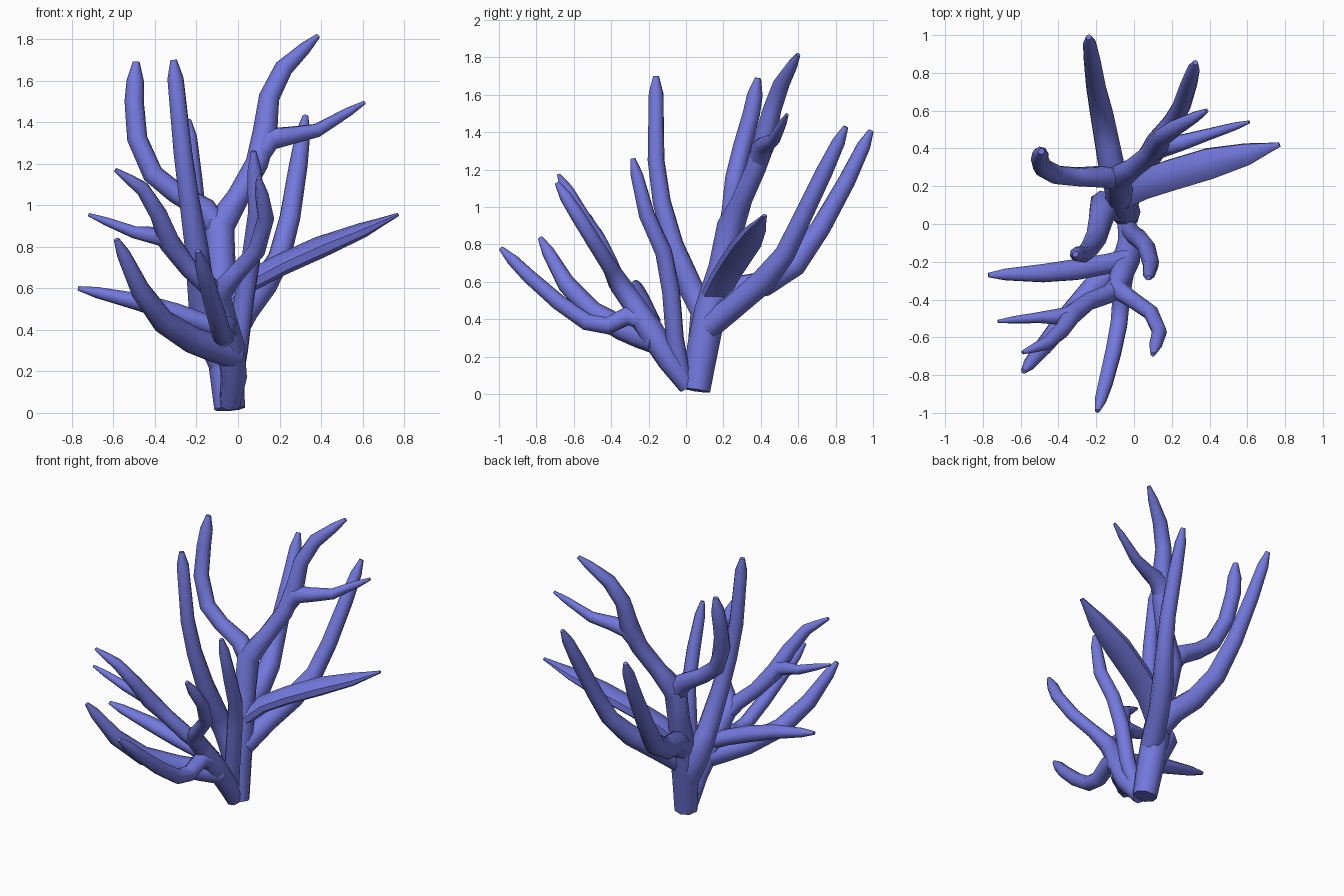
import bpy, bmesh, math
from mathutils import Vector

SIDES = 8
mat = bpy.data.materials.new("coral_blue")
mat.diffuse_color = (0.17, 0.19, 0.72, 1)


def branch(name, pts, flat=1.0):
    """Faceted tapering tube through (x, y, z, radius); flat scales its vertical thickness."""
    P = [Vector(p[:3]) for p in pts]
    R = [p[3] for p in pts]
    # blunt pointed tip
    back = (P[-2] - P[-1]).normalized() * 0.09
    P.insert(-1, P[-1] + back)
    R.append(R[-1] * 0.4)
    bm = bmesh.new()
    rings, u = [], None
    for i, p in enumerate(P):
        a, b = P[max(i - 1, 0)], P[min(i + 1, len(P) - 1)]
        t = (p - a).normalized() + (b - p).normalized()
        t.normalize()
        if u is None:
            u = t.cross(Vector((0, 0, 1)))
            if u.length < 0.15:
                u = Vector((1, 0, 0))
        u = (u - t * u.dot(t)).normalized()
        v = t.cross(u)
        ring = []
        for k in range(SIDES):
            w = 2 * math.pi * (k + 0.5) / SIDES
            ring.append(bm.verts.new(p + R[i] * (u * math.cos(w) + v * math.sin(w) * flat)))
        rings.append(ring)
    for r0, r1 in zip(rings, rings[1:]):
        for k in range(SIDES):
            j = (k + 1) % SIDES
            bm.faces.new((r0[k], r0[j], r1[j], r1[k]))
    bm.faces.new(rings[0][::-1])
    bm.faces.new(rings[-1])
    bmesh.ops.recalc_face_normals(bm, faces=bm.faces)
    me = bpy.data.meshes.new(name)
    bm.to_mesh(me)
    bm.free()
    me.materials.append(mat)
    ob = bpy.data.objects.new(name, me)
    bpy.context.collection.objects.link(ob)
    bpy.context.view_layer.objects.active = ob
    ob.select_set(True)
    bpy.ops.object.shade_smooth_by_angle(angle=math.radians(50))
    ob.select_set(False)


# Back trunk, rising into the tallest forked branch
branch("back_trunk", [(-0.04, .055, .02, .075), (-.06, .09, .25, .085), (-.07, .13, .45, .085),
                      (-.08, .19, .68, .07), (-.09, .24, .9, .075), (0, .3, 1.04, .055),
                      (.09, .37, 1.2, .055), (.13, .42, 1.35, .06), (.15, .46, 1.52, .05),
                      (.22, .51, 1.66, .045), (.385, .6, 1.815, .03)])
branch("back_trunk_side_twig", [(.09, .38, 1.22, .05), (.15, .41, 1.32, .06), (.25, .43, 1.335, .045),
                                (.38, .47, 1.36, .034), (.61, .54, 1.495, .022)])
branch("back_left_hook", [(-.07, .23, .85, .06), (-.16, .25, .98, .06), (-.3, .25, 1.06, .052),
                          (-.41, .26, 1.15, .052), (-.485, .3, 1.32, .05), (-.5, .35, 1.5, .047),
                          (-.49, .385, 1.69, .042)])
branch("back_rear_branch", [(-.07, .13, .46, .075), (-.11, .26, .56, .075), (-.14, .42, .59, .07),
                            (-.17, .58, .69, .065), (-.2, .72, .89, .055), (-.22, .86, 1.14, .047),
                            (-.24, .99, 1.41, .037)])
branch("back_right_branch", [(-.04, .12, .36, .07), (.03, .27, .48, .065), (.12, .42, .61, .068),
                             (.2, .53, .75, .055), (.25, .62, .94, .05), (.29, .74, 1.19, .045),
                             (.325, .855, 1.43, .035)])
branch("right_flat_branch", [(-.07, .15, .52, .08), (.05, .21, .63, .085), (.2, .26, .71, .088),
                             (.4, .32, .8, .088), (.6, .37, .88, .062), (.77, .42, .955, .035)], .58)
branch("left_upright_branch", [(-.06, .08, .22, .075), (-.16, .1, .44, .08), (-.175, .03, .56, .068),
                               (-.2, -.07, .8, .058), (-.235, -.13, 1.03, .05),
                               (-.265, -.16, 1.25, .046), (-.31, -.16, 1.7, .04)])

# Front trunk, splitting into a right arm and a forked left arm
branch("front_trunk", [(-.04, .01, .04, .05), (-.02, -.09, .18, .065), (-.04, -.19, .34, .072),
                       (-.07, -.28, .48, .06), (-.09, -.35, .58, .058), (-.01, -.4, .67, .044),
                       (.09, -.47, .78, .042), (.135, -.57, .94, .04), (.1, -.69, 1.13, .034)])
branch("front_left_arm", [(-.07, -.29, .5, .045), (-.13, -.37, .6, .05), (-.24, -.41, .7, .047),
                          (-.33, -.48, .82, .055), (-.38, -.56, .95, .045), (-.46, -.63, 1.08, .036),
                          (-.59, -.68, 1.17, .026)])
branch("front_left_twig", [(-.29, -.44, .77, .04), (-.36, -.49, .85, .05), (-.5, -.495, .87, .03),
                           (-.72, -.515, .955, .02)])
branch("front_low_left_branch", [(-.02, -.15, .28, .07), (-.11, -.24, .31, .068), (-.22, -.34, .35, .064),
                                 (-.36, -.5, .44, .058), (-.47, -.64, .59, .05),
                                 (-.585, -.78, .835, .035)])
branch("left_flat_branch", [(-.04, -.19, .38, .058), (-.16, -.215, .43, .058), (-.3, -.24, .48, .06),
                            (-.48, -.26, .535, .052), (-.77, -.27, .6, .033)], .85)
branch("front_drooping_branch", [(-.04, -.2, .38, .055), (-.06, -.31, .42, .055), (-.07, -.42, .365, .05),
                                 (-.08, -.53, .385, .048), (-.11, -.68, .49, .045),
                                 (-.15, -.84, .63, .04), (-.195, -.99, .78, .033)])
branch("front_right_stem", [(-.04, -.01, .05, .045), (0, -.06, .3, .05), (.03, -.08, .55, .05),
                            (.065, -.12, .76, .047), (.09, -.21, .96, .044), (.075, -.285, 1.26, .034)])
